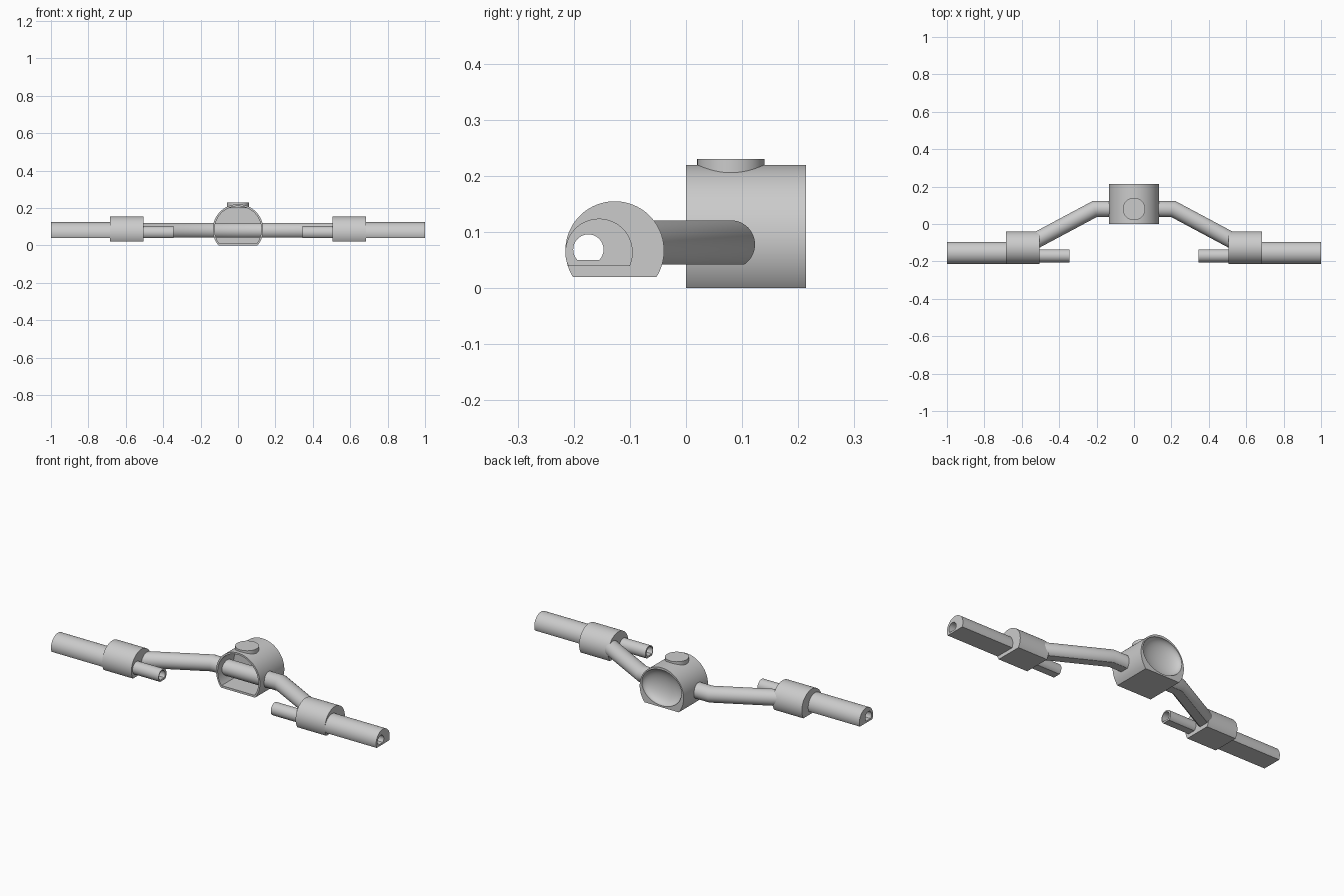
import bpy, bmesh, math
from mathutils import Vector

if "Cube" in bpy.data.objects:
    bpy.data.objects.remove(bpy.data.objects["Cube"])

def d_loft(name, path, r, zc, flat, n=64):
    """Sweep a circle with a flat bottom along a horizontal (x, y) path with mitred bends."""
    pts = [Vector(p) for p in path]
    a = math.asin((flat - zc) / r)
    prof = []
    for i in range(n + 1):
        t = a + (math.pi - 2 * a) * i / n
        prof.append((r * math.cos(t), zc + r * math.sin(t)))
    bm = bmesh.new()
    rings = []
    for i, p in enumerate(pts):
        d0 = (p - pts[i - 1]).normalized() if i else (pts[1] - p).normalized()
        d1 = (pts[i + 1] - p).normalized() if i < len(pts) - 1 else d0
        t = (d0 + d1).normalized()
        side = Vector((t.y, -t.x)) / t.dot(d0)
        rings.append([bm.verts.new((p.x + side.x * u, p.y + side.y * u, z)) for u, z in prof])
    m = len(prof)
    for A, B in zip(rings, rings[1:]):
        for i in range(m):
            j = (i + 1) % m
            bm.faces.new((A[i], A[j], B[j], B[i]))
    bm.faces.new(rings[0])
    bm.faces.new(rings[-1])
    bmesh.ops.recalc_face_normals(bm, faces=bm.faces)
    me = bpy.data.meshes.new(name)
    bm.to_mesh(me)
    bm.free()
    ob = bpy.data.objects.new(name, me)
    bpy.context.collection.objects.link(ob)
    return ob

def activate(ob):
    bpy.ops.object.select_all(action='DESELECT')
    ob.select_set(True)
    bpy.context.view_layer.objects.active = ob

def cut(ob, cutter):
    m = ob.modifiers.new("cut", 'BOOLEAN')
    m.operation = 'DIFFERENCE'
    m.solver = 'EXACT'
    m.object = cutter
    activate(ob)
    bpy.ops.object.modifier_apply(modifier=m.name)

def smooth(ob):
    activate(ob)
    bpy.ops.object.shade_smooth_by_angle(angle=math.radians(35))

# Hub: flat-bottomed cylinder, open at the front and dished at the back
hub = d_loft("hub", [(0, 0.0), (0, 0.214)], 0.135, 0.085, 0.0, 96)
cavity = d_loft("cavity_cutter", [(0, -0.02), (0, 0.14)], 0.125, 0.085, 0.012, 96)
bpy.ops.mesh.primitive_uv_sphere_add(segments=64, ring_count=32, radius=1, location=(0, 0.214, 0.108))
dish = bpy.context.object
dish.scale = (0.122, 0.05, 0.099)
for c in (cavity, dish):
    cut(hub, c)
    bpy.data.objects.remove(c)
smooth(hub)

# Round port on top of the hub
bpy.ops.mesh.primitive_cylinder_add(vertices=64, radius=0.06, depth=0.03, location=(0, 0.08, 0.215))
port = bpy.context.object
port.name = "top_port"
smooth(port)

for s, side in ((1, "right"), (-1, "left")):
    # Bent arm from hub to collar
    arm = d_loft(side + "_arm", [(0, 0.08), (s * 0.21, 0.08), (s * 0.56, -0.107)], 0.043, 0.078, 0.042)
    # Collar, outer tube and inner stub, bored through
    collar = d_loft(side + "_collar", [(s * 0.505, -0.127), (s * 0.685, -0.127)], 0.088, 0.067, 0.02)
    tube = d_loft(side + "_tube", [(s * 0.68, -0.155), (s * 1.0, -0.155)], 0.06, 0.064, 0.04)
    stub = d_loft(side + "_stub", [(s * 0.345, -0.17), (s * 0.51, -0.17)], 0.035, 0.068, 0.04)
    bore = d_loft("bore_cutter", [(s * 0.3, -0.174), (s * 1.05, -0.174)], 0.027, 0.069, 0.05, 48)
    for ob in (collar, tube, stub):
        cut(ob, bore)
    bpy.data.objects.remove(bore)
    for ob in (arm, collar, tube, stub):
        smooth(ob)
